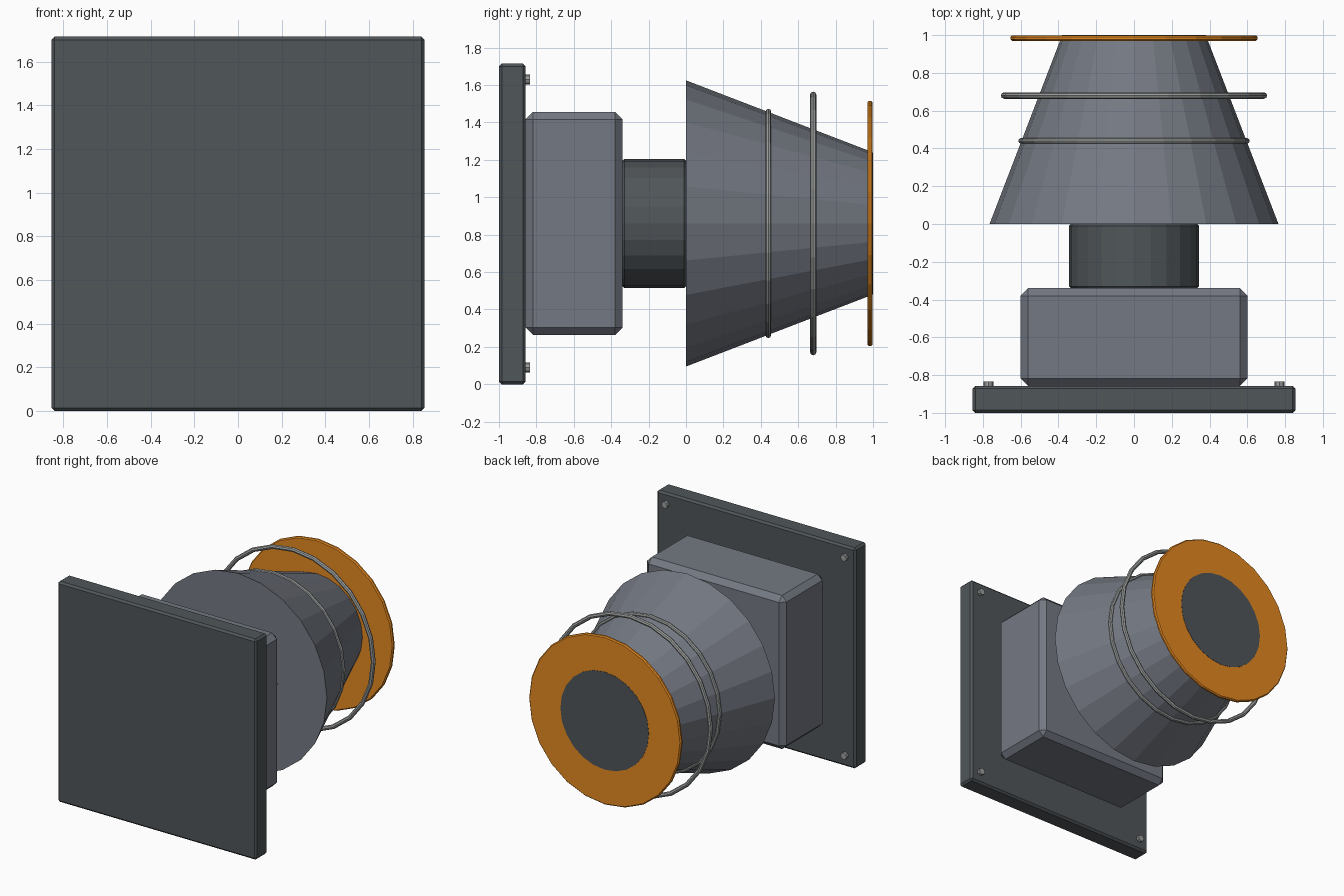
import bpy
import math

old = bpy.data.objects.get("Cube")
if old:
    bpy.data.objects.remove(old, do_unlink=True)

MID = 0.86                      # height of the main axis
ALONG_Y = (-math.pi / 2, 0, 0)  # turns local z towards +y


def material(name, rgb, metallic=0.0):
    m = bpy.data.materials.new(name)
    m.use_nodes = True
    color = (*rgb, 1)
    m.diffuse_color = color
    m.node_tree.nodes["Principled BSDF"].inputs["Base Color"].default_value = color
    return m


dark = material("dark steel", (0.08, 0.092, 0.1))
gray = material("hull gray", (0.175, 0.19, 0.225))
light = material("light metal", (0.33, 0.34, 0.34))
orange = material("orange", (0.78, 0.25, 0.015))


def finish(name, mat, bevel=0.0):
    ob = bpy.context.object
    ob.name = name
    ob.data.materials.append(mat)
    if bevel:
        mod = ob.modifiers.new("Bevel", "BEVEL")
        mod.width = bevel
        mod.segments = 1
        mod.limit_method = "ANGLE"
        mod.angle_limit = math.radians(40)
    return ob


def box(name, mat, half_x, y0, y1, z0, z1, bevel):
    bpy.ops.mesh.primitive_cube_add(size=1, location=(0, (y0 + y1) / 2, (z0 + z1) / 2))
    ob = finish(name, mat, bevel)
    ob.scale = (2 * half_x, y1 - y0, z1 - z0)
    bpy.ops.object.transform_apply(location=False, rotation=False, scale=True)


def frustum(name, mat, r0, r1, y0, y1, x=0, z=MID, sides=24, bevel=0.0):
    bpy.ops.mesh.primitive_cone_add(vertices=sides, radius1=r0, radius2=r1, depth=y1 - y0,
                                    location=(x, (y0 + y1) / 2, z), rotation=ALONG_Y)
    finish(name, mat, bevel)


def ring(name, mat, outer, tube, y):
    bpy.ops.mesh.primitive_torus_add(major_radius=outer - tube, minor_radius=tube,
                                     major_segments=24, minor_segments=8,
                                     location=(0, y, MID), rotation=ALONG_Y)
    finish(name, mat)


# Mounting plate and housing
box("mounting_plate", dark, 0.855, -1.0, -0.857, 0.0, 1.715, 0.015)
box("housing", gray, 0.6, -0.857, -0.34, 0.263, 1.457, 0.04)

# Bolts in the plate corners
for side, sx in (("left", 1), ("right", -1)):
    for level, sz in (("upper", 1), ("lower", -1)):
        frustum(f"{level}_{side}_bolt", light, 0.026, 0.026, -0.87, -0.833,
                x=sx * 0.77, z=MID + sz * 0.77, sides=8)

# Neck and tapering nozzle
frustum("neck", dark, 0.345, 0.345, -0.34, 0.0, bevel=0.01)
frustum("nozzle", gray, 0.765, 0.382, 0.0, 0.995)

# Rings round the nozzle
ring("inner_ring", light, 0.613, 0.015, 0.44)
ring("outer_ring", light, 0.705, 0.017, 0.68)

# End disc with its dark opening
frustum("end_disc", orange, 0.655, 0.655, 0.97, 0.998, bevel=0.008)
frustum("nozzle_opening", dark, 0.38, 0.38, 0.992, 1.0)
